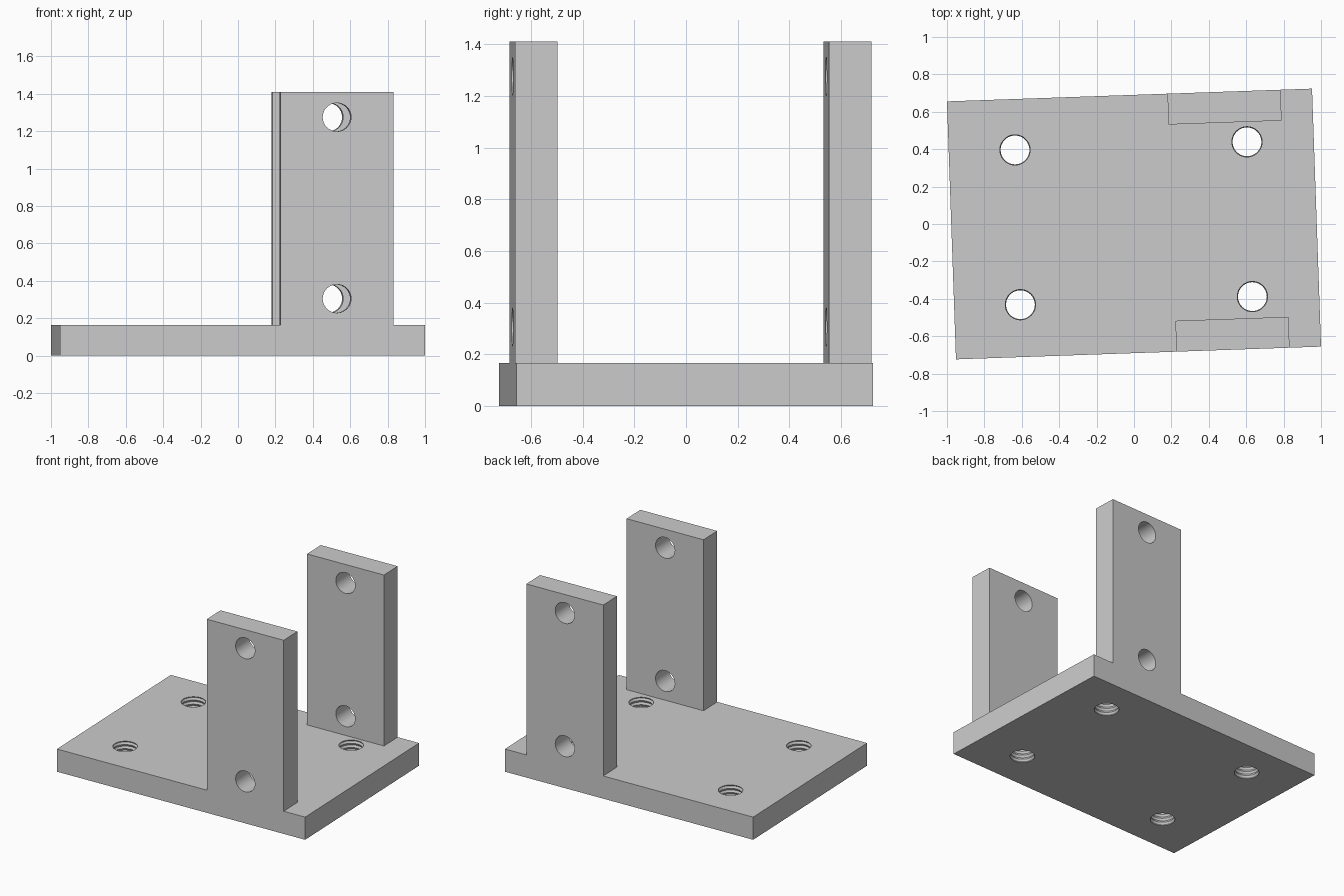
import bpy, bmesh, math
from mathutils import Matrix

if "Cube" in bpy.data.objects:
    bpy.data.objects.remove(bpy.data.objects["Cube"])

W, D, T, TOP = 1.953, 1.38, 0.165, 1.41      # base width, depth, thickness, overall height
TURN = Matrix.Rotation(math.radians(2), 4, 'Z')

grey = bpy.data.materials.new("plain grey")
grey.diffuse_color = (0.6, 0.6, 0.6, 1)
grey.use_nodes = True
grey.node_tree.nodes["Principled BSDF"].inputs["Base Color"].default_value = grey.diffuse_color


def finish(name, bm):
    bmesh.ops.recalc_face_normals(bm, faces=bm.faces)
    mesh = bpy.data.meshes.new(name)
    bm.to_mesh(mesh)
    bm.free()
    mesh.materials.append(grey)
    ob = bpy.data.objects.new(name, mesh)
    bpy.context.collection.objects.link(ob)
    return ob


def box(name, x0, x1, y0, y1, z0, z1):
    bm = bmesh.new()
    bmesh.ops.create_cube(bm, size=1)
    for v in bm.verts:
        v.co = ((x0 + x1) / 2 + v.co.x * (x1 - x0),
                (y0 + y1) / 2 + v.co.y * (y1 - y0),
                (z0 + z1) / 2 + v.co.z * (z1 - z0))
    return finish(name, bm)


def lathe(name, profile, matrix, sides=40):
    """Closed solid of revolution from (radius, height) pairs."""
    bm = bmesh.new()
    rings = [[bm.verts.new((r * math.cos(2 * math.pi * i / sides),
                            r * math.sin(2 * math.pi * i / sides), z))
              for i in range(sides)] for r, z in profile]
    for a, b in zip(rings, rings[1:]):
        for i in range(sides):
            j = (i + 1) % sides
            bm.faces.new((a[i], a[j], b[j], b[i]))
    bm.faces.new(rings[0])
    bm.faces.new(rings[-1])
    bm.transform(matrix)
    return finish(name, bm)


def combine(target, other, operation):
    mod = target.modifiers.new(other.name, 'BOOLEAN')
    mod.operation, mod.object, mod.solver = operation, other, 'EXACT'
    bpy.context.view_layer.objects.active = target
    bpy.ops.object.modifier_apply(modifier=mod.name)
    bpy.data.objects.remove(other)


# Base plate with two uprights flush with its long edges
bracket = box("bracket", -W / 2, W / 2, -D / 2, D / 2, 0, T)
for y0, y1 in ((-D / 2, -D / 2 + 0.165), (D / 2 - 0.165, D / 2)):
    combine(bracket, box("upright", 0.203, 0.808, y0, y1, 0.08, TOP), 'UNION')

# Plain cross holes through both uprights
for z in (0.305, 1.275):
    m = Matrix.Translation((0.505, 0, z)) @ Matrix.Rotation(math.pi / 2, 4, 'X')
    combine(bracket, lathe("cross_hole", [(0.076, -1), (0.076, 1)], m), 'DIFFERENCE')

# Threaded holes in the base plate
pitch = 0.03
thread = [(0.077 if k % 2 else 0.085, -0.0225 + k * pitch / 2) for k in range(15)]
for x in (-0.622, 0.619):
    for y in (-0.41, 0.418):
        combine(bracket, lathe("threaded_hole", thread, Matrix.Translation((x, y, 0))), 'DIFFERENCE')

# Slight turn of the whole piece, with smooth hole walls
bracket.data.transform(TURN)
bpy.ops.object.select_all(action='DESELECT')
bracket.select_set(True)
bpy.context.view_layer.objects.active = bracket
bpy.ops.object.shade_smooth_by_angle(angle=math.radians(30))
